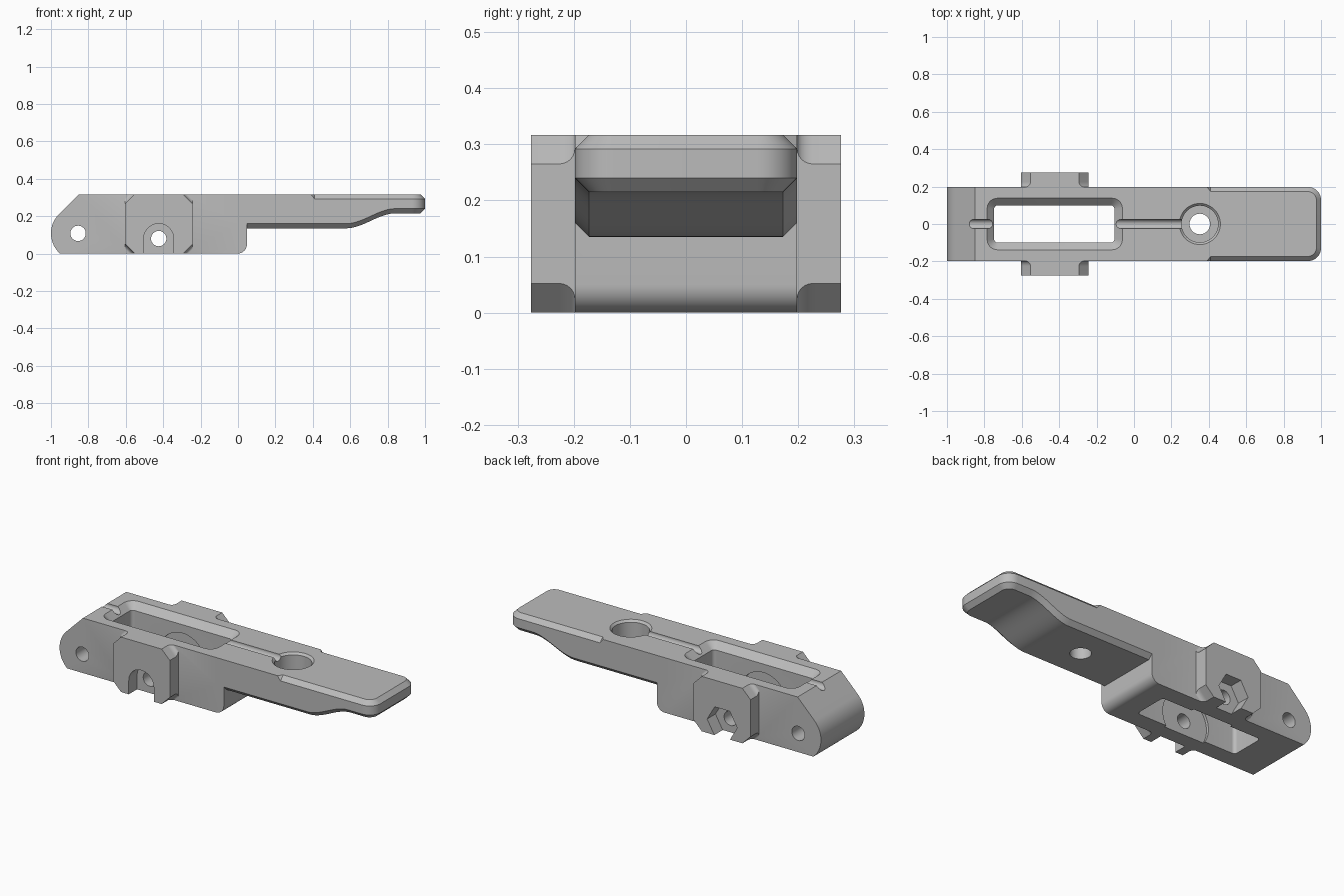
import bpy, bmesh, math

if "Cube" in bpy.data.objects:
    bpy.data.objects.remove(bpy.data.objects["Cube"])

grey = bpy.data.materials.new("plain grey")
grey.use_nodes = True
colour = (0.5, 0.5, 0.5, 1)
grey.diffuse_color = colour
next(n for n in grey.node_tree.nodes
     if n.type == "BSDF_PRINCIPLED").inputs["Base Color"].default_value = colour

TOP, HALF, CH = 0.317, 0.198, 0.025
EAR_X, PIN_Z = -0.424, 0.08
PLACE = {"x": lambda u, v, t: (t, u, v),
         "y": lambda u, v, t: (u, t, v),
         "z": lambda u, v, t: (u, v, t)}


def loft(name, rings, caps=None):
    """Solid skinned through closed rings of equal length."""
    bm = bmesh.new()
    rows = [[bm.verts.new(p) for p in ring] for ring in rings]
    n = len(rows[0])
    for a, b in zip(rows, rows[1:]):
        for i in range(n):
            j = (i + 1) % n
            bm.faces.new((a[i], a[j], b[j], b[i]))
    for row in (rows[0], rows[-1]):
        for cap in caps or [range(n)]:
            bm.faces.new([row[i] for i in cap])
    bmesh.ops.remove_doubles(bm, verts=bm.verts, dist=1e-5)
    bmesh.ops.recalc_face_normals(bm, faces=bm.faces)
    mesh = bpy.data.meshes.new(name)
    bm.to_mesh(mesh)
    bm.free()
    mesh.materials.append(grey)
    obj = bpy.data.objects.new(name, mesh)
    bpy.context.collection.objects.link(obj)
    return obj


def prism(name, axis, *sections):
    """Loft of (outline, position) sections along one axis."""
    return loft(name, [[PLACE[axis](u, v, t) for u, v in pts] for pts, t in sections])


def arc(cx, cy, r, start, end, n):
    return [(cx + r * math.cos(math.radians(start + (end - start) * i / n)),
             cy + r * math.sin(math.radians(start + (end - start) * i / n)))
            for i in range(n + 1)]


def circle(cx, cy, r, n=40):
    return arc(cx, cy, r, 0, 360, n)[:-1]


def rounded_box(x0, x1, h, r):
    pts = []
    for cx, cy, a in ((x1 - r, h - r, 0), (x0 + r, h - r, 90),
                      (x0 + r, r - h, 180), (x1 - r, r - h, 270)):
        pts += arc(cx, cy, r, a, a + 90, 8)
    return pts


def combine(target, tool, operation):
    mod = target.modifiers.new(tool.name, "BOOLEAN")
    mod.object, mod.operation, mod.solver = tool, operation, "EXACT"
    bpy.context.view_layer.objects.active = target
    bpy.ops.object.modifier_apply(modifier=mod.name)
    bpy.data.objects.remove(tool)


# Main block: rounded pivot end, sloping shoulder, rounded lower step
low = math.degrees(math.asin(0.108 / 0.145))
profile = (arc(-0.855, 0.108, 0.145, 135, 180 + low, 20)
           + arc(-0.002, 0.05, 0.05, 270, 360, 10)
           + [(0.048, TOP), (-0.851, TOP)])
body = prism("lever_body", "y", (profile, -HALF), (profile, HALF))


# Arm: chamfered section with a curved underside and rounded tip
def section(xo, xi, wo, wi, zb, chamfered=True):
    wt, xt, c = (wi, xi, CH) if chamfered else (wo, xo, 0)
    right = [(xi, wi, zb), (xo, wo, zb + CH), (xo, wo, TOP - c), (xt, wt, TOP)]
    return right + [(x, -y, z) for x, y, z in reversed(right)]


def underside(x):
    t = min(max((x - 0.58) / 0.26, 0), 1)
    return 0.135 + 0.08 * t * t * (3 - 2 * t)


rings = [section(x, x, HALF, HALF - CH, underside(x), x > 0.4)
         for x in [0.0, 0.39, 0.41] + [0.58 + 0.26 * i / 16 for i in range(17)]]
for i in range(11):
    s, c = math.sin(math.pi * i / 20), math.cos(math.pi * i / 20)
    ro, ri = 0.07, 0.07 - CH
    rings.append(section(0.93 + ro * s, 0.93 + ri * s,
                         HALF - ro + ro * c, HALF - ro + ri * c, 0.215))
arm = loft("arm", rings, [(0, 1, 6, 7), (1, 2, 5, 6), (2, 3, 4, 5)])
combine(body, arm, "UNION")


# Side ears: chamfered blocks whose corners flare into the body
def ear_outline(c):
    x0, x1 = -0.605, -0.242
    return [(x0 + c, 0), (x1 - c, 0), (x1, c), (x1, TOP - c),
            (x1 - c, TOP), (x0 + c, TOP), (x0, TOP - c), (x0, c)]


for side in (-1, 1):
    flare = [(0.025, 0.185), (0.025, HALF)]
    flare += [(0.052 - 0.027 * (1 - math.sin(a)), 0.226 - 0.028 * math.cos(a))
              for a in [math.pi * i / 12 for i in range(1, 7)]]
    flare.append((0.052, 0.276))
    ear = prism("ear", "y", *[(ear_outline(c), side * y) for c, y in flare])
    combine(body, ear, "UNION")

# Central window with chamfered rim
inner = rounded_box(-0.748, -0.105, 0.1, 0.02)
outer = rounded_box(-0.785, -0.062, 0.138, 0.055)
cutters = [prism("window", "z", (inner, -0.1), (inner, TOP - 0.038),
                 (outer, TOP), (outer, TOP + 0.1))]

# Round recess on the inner window walls
disc = circle(EAR_X, PIN_Z, 0.15, 56)
cutters.append(prism("wall_recess", "y", (disc, -0.115), (disc, 0.115)))

# Cross pin holes through pivot end and ears
for x, z in ((-0.855, 0.108), (EAR_X, PIN_Z)):
    hole = circle(x, z, 0.041, 32)
    cutters.append(prism("pin_hole", "y", (hole, -0.4), (hole, 0.4)))

# Arched bolt-head slot in the front ear, hexagonal nut slot in the back ear
arch = arc(EAR_X, PIN_Z, 0.08, 0, 180, 24) + [(EAR_X - 0.08, -0.1), (EAR_X + 0.08, -0.1)]
cutters.append(prism("bolt_slot", "y", (arch, -0.4), (arch, -0.2)))
nut = circle(EAR_X, PIN_Z, 0.096, 6)
cutters.append(prism("nut_slot", "y", (nut, 0.2), (nut, 0.4)))

# Stepped screw hole in the arm
steps = [(0.055, 0.0), (0.055, 0.2), (0.098, 0.2), (0.098, TOP - 0.012),
         (0.11, TOP), (0.11, 0.4)]
cutters.append(prism("screw_hole", "z", *[(circle(0.352, 0, r, 48), z) for r, z in steps]))

# Round-bottomed wire grooves on the centre line
for x0, x1 in ((-0.95, -0.72), (-0.12, 0.3)):
    groove = circle(0, TOP - 0.005, 0.025, 24)
    cutters.append(prism("groove", "x", (groove, x0), (groove, x1)))

for cutter in cutters:
    combine(body, cutter, "DIFFERENCE")

bpy.ops.object.select_all(action="DESELECT")
body.select_set(True)
bpy.context.view_layer.objects.active = body
bpy.ops.object.shade_smooth_by_angle(angle=math.radians(30))
